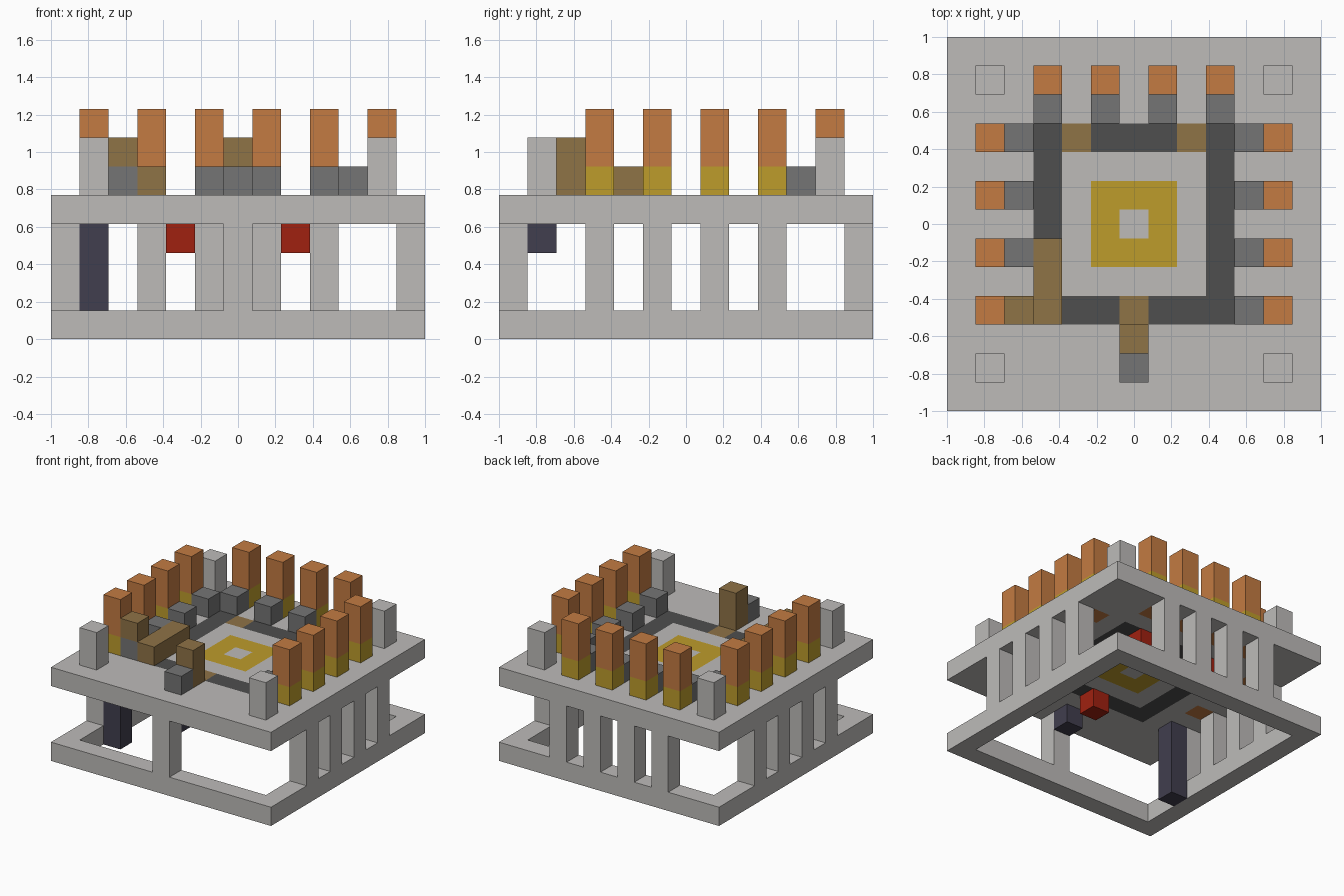
import bpy
import bmesh

cube = bpy.data.objects.get("Cube")
if cube:
    bpy.data.objects.remove(cube, do_unlink=True)

N = 13            # cells along each side
U = 2 / N         # cell size


def make_material(name, rgb):
    lin = [((c / 255 + 0.055) / 1.055) ** 2.4 for c in rgb]
    mat = bpy.data.materials.new(name)
    mat.use_nodes = True
    mat.diffuse_color = (*lin, 1)
    bsdf = next(n for n in mat.node_tree.nodes if n.type == 'BSDF_PRINCIPLED')
    bsdf.inputs["Base Color"].default_value = (*lin, 1)
    bsdf.inputs["Roughness"].default_value = 0.9
    return mat


STONE = make_material("pale stone", (189, 187, 185))
SLATE = make_material("mid grey", (117, 117, 117))
DARK = make_material("dark grey", (78, 78, 78))
ORANGE = make_material("copper orange", (195, 123, 66))
YELLOW = make_material("gold yellow", (189, 156, 43))
BROWN = make_material("wood brown", (143, 115, 70))
RED = make_material("red", (160, 33, 16))
NAVY = make_material("dark navy", (65, 62, 78))


def add_object(name, bm, mats):
    mesh = bpy.data.meshes.new(name)
    bm.to_mesh(mesh)
    bm.free()
    for m in mats:
        mesh.materials.append(m)
    obj = bpy.data.objects.new(name, mesh)
    bpy.context.collection.objects.link(obj)
    return obj


def block(name, mat, i, j, k, size=(1, 1, 1)):
    """Box whose lowest corner is cell (i, j, k), sized in cells."""
    bm = bmesh.new()
    bmesh.ops.create_cube(bm, size=1)
    for v in bm.verts:
        v.co = [(v.co[a] + 0.5) * size[a] + (i, j, k)[a] for a in range(3)]
        v.co = (v.co.x * U - 1, v.co.y * U - 1, v.co.z * U)
    return add_object(name, bm, [mat])


def plate(name, mats, k, rule):
    """One-cell-thick sheet; rule(i, j) gives a material index or None for a hole."""
    bm = bmesh.new()
    bmesh.ops.create_grid(bm, x_segments=N, y_segments=N, size=1)
    holes = []
    for f in bm.faces:
        c = f.calc_center_median()
        index = rule(int((c.x + 1) / U), int((c.y + 1) / U))
        if index is None:
            holes.append(f)
        else:
            f.material_index = index
    bmesh.ops.delete(bm, geom=holes, context='FACES')
    for v in bm.verts:
        v.co.z = (k + 1) * U
    obj = add_object(name, bm, mats)
    mod = obj.modifiers.new("thickness", 'SOLIDIFY')
    mod.thickness = U
    mod.offset = -1


ROW = (3, 5, 7, 9)
# Cells of the tall pillars and of the low blocks just inside them
PILLARS = [(i, j) for i in (1, 11) for j in ROW] + [(i, 11) for i in ROW]
STEPS = [(i, j) for i in (2, 10) for j in ROW] + [(i, 10) for i in ROW]
SOCKETS = [(6, 3), (4, 9), (8, 9)]


def deck_rule(i, j):
    reach = max(abs(i - 6), abs(j - 6))
    if (i, j) in SOCKETS:
        return 3
    if (i, j) in PILLARS:
        return 4
    return {1: 2, 3: 1}.get(reach, 0)


# Open base frame and inlaid deck
plate("base_frame", [STONE], 0,
      lambda i, j: 0 if max(abs(i - 6), abs(j - 6)) == 6 else None)
plate("deck", [STONE, DARK, YELLOW, BROWN, ORANGE], 4, deck_rule)

# Supports between the frame and the deck
for n in ROW:
    block("left_support", STONE, 12, n, 1, (1, 1, 3))
    block("right_support", STONE, 0, n, 1, (1, 1, 3))
    block("back_support", STONE, n, 12, 1, (1, 1, 3))
block("front_support", STONE, 6, 0, 1, (1, 1, 3))

# Pillars, steps and corner posts on the deck
for i, j in PILLARS:
    block("pillar_foot", YELLOW, i, j, 5)
    block("pillar_shaft", ORANGE, i, j, 6, (1, 1, 2))
for i, j in STEPS:
    block("step_block", SLATE, i, j, 5)
for i in (1, 11):
    for j in (1, 11):
        block("corner_post", STONE, i, j, 5, (1, 1, 2))

# Wooden pieces and the front block
block("front_block", SLATE, 6, 1, 5)
block("wooden_post", BROWN, 6, 2, 5, (1, 1, 2))
block("wooden_bar", BROWN, 3, 3, 5, (1, 3, 1))
block("wooden_cap", BROWN, 2, 3, 6)

# Parts hanging below the deck
for i, j in SOCKETS:
    block("red_block", RED, i, j, 3)
block("navy_post", NAVY, 1, 3, 0, (1, 1, 4))
block("navy_block", NAVY, 6, 1, 3)
